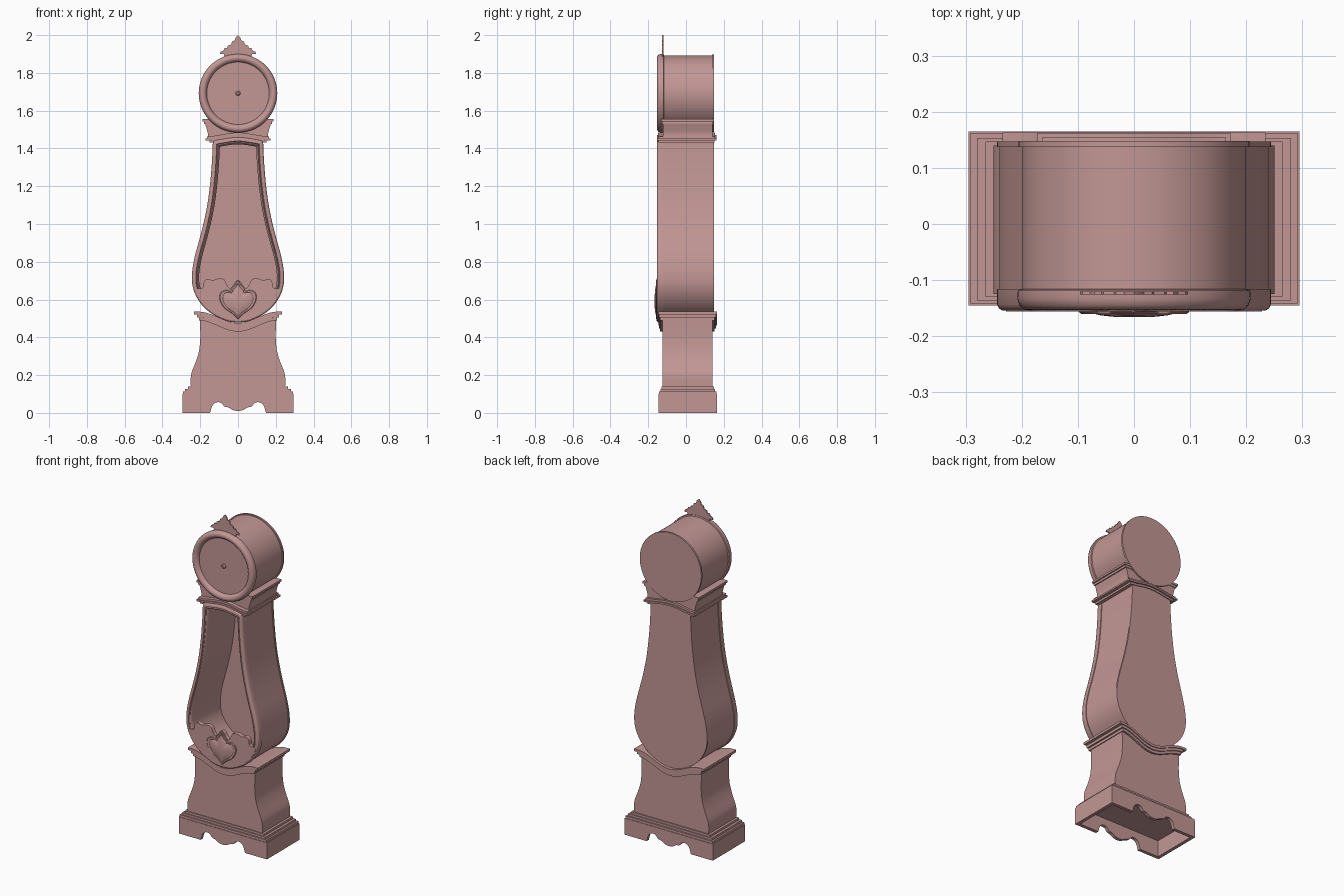
import bpy, bmesh, math
from mathutils import Vector

cube = bpy.data.objects.get("Cube")
if cube:
    bpy.data.objects.remove(cube, do_unlink=True)

wood = bpy.data.materials.new("dusty_pink_paint")
wood.use_nodes = True
colour = (0.54, 0.31, 0.30, 1)
wood.diffuse_color = colour
wood.node_tree.nodes["Principled BSDF"].inputs["Base Color"].default_value = colour


def spline(pts, steps=6):
    """Smooth curve through the given (x, z) points."""
    p = [Vector(q) for q in pts]
    p = [2 * p[0] - p[1]] + p + [2 * p[-1] - p[-2]]
    out = []
    for a, b, c, d in zip(p, p[1:], p[2:], p[3:]):
        for i in range(steps):
            t = i / steps
            out.append(0.5 * (2 * b + (c - a) * t + (2 * a - 5 * b + 4 * c - d) * t ** 2
                              + (3 * b - a - 3 * c + d) * t ** 3))
    return [tuple(v) for v in out] + [tuple(pts[-1])]


def mirrored(half):
    """Closed outline from its +x half, listed bottom to top."""
    return list(half) + [(-x, z) for x, z in reversed(half) if x > 1e-5]


def inset(loop, d):
    """Move an outline inward by d with mitred corners."""
    out = []
    for i, q in enumerate(loop):
        b = Vector(q)
        e1 = (b - Vector(loop[i - 1])).normalized()
        e2 = (Vector(loop[(i + 1) % len(loop)]) - b).normalized()
        n1, n2 = Vector((-e1.y, e1.x)), Vector((-e2.y, e2.x))
        out.append(tuple(b + (n1 + n2) * d / max(0.5, 1 + n1.dot(n2))))
    return out


def scaled(loop, k, cz):
    return [(x * k, cz + (z - cz) * k) for x, z in loop]


def circle(r, cz, n=72):
    return [(r * math.cos(math.tau * i / n), cz + r * math.sin(math.tau * i / n)) for i in range(n)]


def loft(name, rings):
    """Join outlines placed at successive depths and cap both ends."""
    bm = bmesh.new()
    rows = [[bm.verts.new((x, y, z)) for x, z in loop] for loop, y in rings]
    for a, b in zip(rows, rows[1:]):
        for i in range(len(a)):
            bm.faces.new((a[i - 1], a[i], b[i], b[i - 1]))
    bm.faces.new(rows[0])
    bm.faces.new(rows[-1])
    bmesh.ops.recalc_face_normals(bm, faces=bm.faces)
    mesh = bpy.data.meshes.new(name)
    bm.to_mesh(mesh)
    bm.free()
    mesh.materials.append(wood)
    obj = bpy.data.objects.new(name, mesh)
    bpy.context.collection.objects.link(obj)
    bpy.ops.object.select_all(action="DESELECT")
    obj.select_set(True)
    bpy.context.view_layer.objects.active = obj
    bpy.ops.object.shade_smooth_by_angle(angle=math.radians(35))
    return obj


def slab(name, loop, y0, y1):
    return loft(name, [(loop, y0), (loop, y1)])


def board(name, hw, z0, z1, y0, y1):
    return slab(name, mirrored([(hw, z0), (hw, z1)]), y0, y1)


def band(name, rise, hw, z0, z1, y0, y1, n=14):
    """Moulding strip that follows a curved line across the front."""
    xs = [hw * i / n for i in range(n + 1)]
    half = [(x, z0 + rise(x)) for x in xs] + [(x, z1 + rise(x)) for x in reversed(xs)]
    return slab(name, mirrored(half), y0, y1)


def saddle(x):
    return 0.03 * (1 - math.cos(math.pi * min(x, 0.21) / 0.21))


def arch(x):
    return 0.01 * (1 + math.cos(math.pi * min(x, 0.17) / 0.17))


# Plinth: scalloped front and back aprons with side boards
apron = spline([(0, .01), (.025, .014), (.05, .028), (.072, .034), (.088, .052),
                (.112, .056), (.135, .04), (.148, 0)], 4)
apron = mirrored(apron + [(.295, 0), (.295, .1), (0, .1)])
slab("plinth_front", apron, -.145, -.125)
slab("plinth_back", apron, .145, .165)
for side, sx in (("left", 1), ("right", -1)):
    x0, x1 = sorted((sx * .275, sx * .295))
    slab("plinth_side_" + side, [(x0, 0), (x1, 0), (x1, .1), (x0, .1)], -.125, .145)

# Stepped moulding on the plinth
for i, (hw, z0, z1, y0, y1) in enumerate([(.291, .099, .114, -.142, .162),
                                          (.28, .114, .127, -.136, .153),
                                          (.265, .127, .14, -.13, .147)]):
    board(f"plinth_moulding_{i}", hw, z0, z1, y0, y1)

# Waisted base with a dipped top
flank = spline([(.25, .135), (.25, .19), (.242, .225), (.222, .275), (.206, .33),
                (.2, .39), (.2, .44), (.202, .5)], 4)
top = [(.2 * i / 12, .45 + saddle(.2 * i / 12)) for i in range(11, -1, -1)]
slab("base_body", mirrored(flank + top), -.125, .14)

# Dipped moulding that cradles the trunk
for i, (hw, z0, z1, y0, y1) in enumerate([(.206, .43, .446, -.137, .152),
                                          (.216, .446, .462, -.142, .158),
                                          (.234, .462, .476, -.146, .163)]):
    band(f"cradle_moulding_{i}", saddle, hw, z0, z1, y0, y1)

# Hollow pear-shaped trunk with a beaded opening
pear = spline([(0, .478), (.05, .484), (.1, .503), (.15, .533), (.19, .57), (.22, .615),
               (.239, .665), (.244, .715), (.24, .77), (.226, .84), (.204, .92), (.181, 1.01),
               (.161, 1.11), (.147, 1.22), (.138, 1.33), (.133, 1.438)], 4)
pear = mirrored(pear + [(.133 * i / 6, 1.44 + arch(.133 * i / 6)) for i in range(5, -1, -1)])
loft("trunk", [(inset(pear, d), y) for d, y in (
    (0, .147), (0, .137), (.004, .137), (.004, -.116), (0, -.116), (0, -.143), (.003, -.15),
    (.009, -.154), (.021, -.154), (.024, -.146), (.029, -.151), (.034, -.147),
    (.038, -.135), (.038, .125))])

# Scalloped lower door panel
lower = [q for q in inset(pear, .008) if q[0] > -1e-5 and q[1] < .655]
scallop = spline([(.198, .66), (.186, .665), (.18, .695), (.16, .71), (.135, .702), (.105, .711),
                  (.075, .708), (.062, .685), (.045, .66), (.025, .675), (.015, .693), (0, .705)], 3)
slab("door_panel", mirrored(lower + scallop), -.1555, -.13)

# Domed onion-shaped ornament
onion = mirrored(spline([(0, .497), (.03, .525), (.07, .553), (.094, .59), (.097, .625), (.082, .645),
                         (.06, .65), (.042, .645), (.03, .665), (.016, .68), (0, .705)], 4))
loft("door_ornament", [(scaled(onion, k, .585), y) for k, y in (
    (1, -.15), (1, -.157), (.96, -.16), (.86, -.16), (.82, -.158), (.6, -.163), (.3, -.166))])

# Arched cornice on the trunk
for i, (hw, z0, z1, y0, y1) in enumerate([(.152, 1.43, 1.442, -.146, .152),
                                          (.172, 1.442, 1.452, -.153, .162),
                                          (.164, 1.452, 1.464, -.147, .154)]):
    band(f"cornice_{i}", arch, hw, z0, z1, y0, y1)

# Neck block and shoulder mouldings
neck = spline([(.16, 1.455), (.16, 1.48), (.166, 1.505), (.174, 1.53)], 4)
slab("neck", mirrored(neck), -.122, .14)
board("shoulder_lower", .18, 1.53, 1.543, -.126, .144)
board("shoulder_upper", .188, 1.543, 1.555, -.13, .147)

# Round hood with rolled bezel and recessed dial
HUB = 1.692
loft("hood", [(circle(r, HUB), y) for r, y in (
    (.206, .148), (.206, .137), (.2, .137), (.2, -.116), (.207, -.118), (.208, -.133),
    (.204, -.145), (.196, -.152), (.186, -.154), (.176, -.15), (.169, -.143), (.165, -.134))])
loft("dial_knob", [(circle(r, HUB, 20), y) for r, y in ((.013, -.13), (.013, -.139), (.007, -.144))])

# Thin carved crest
crest = [(0, 1.885), (.07, 1.88), (.075, 1.9), (.096, 1.9), (.092, 1.912), (.078, 1.918),
         (.07, 1.932), (.058, 1.93), (.054, 1.944), (.036, 1.95), (.032, 1.966), (.018, 1.972),
         (.012, 1.988), (0, 2)]
slab("crest", mirrored(crest), -.126, -.12)
